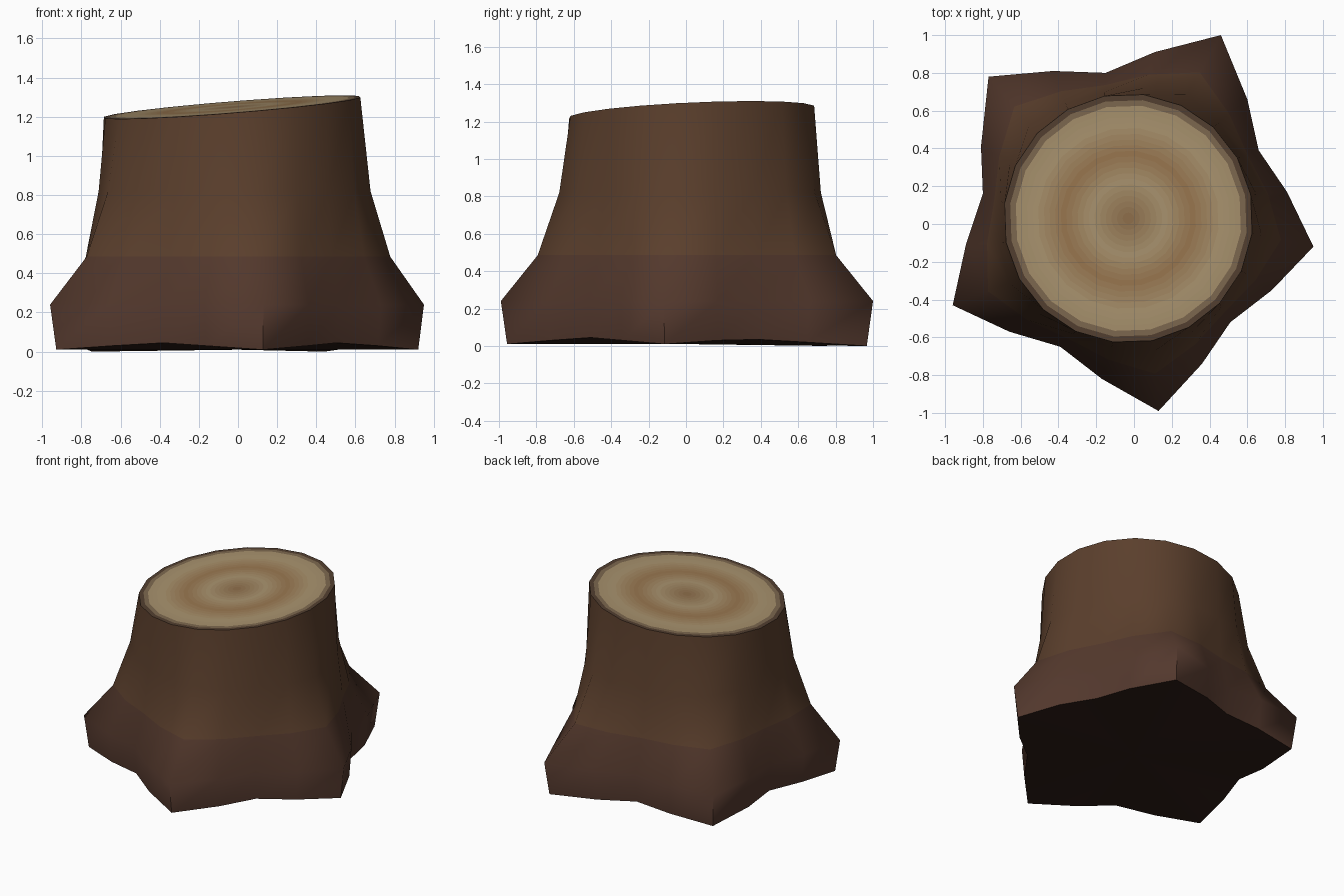
import bpy, bmesh, math
from mathutils import Vector

if "Cube" in bpy.data.objects:
    bpy.data.objects.remove(bpy.data.objects["Cube"])

SIDES = 20
CENTRE = Vector((-0.03, 0.03))
RIM_R = 0.66

# Flared root outline seen from above, anticlockwise, a root tip every 4th point
OUTLINE = [(0.46, 1.0), (0.11, 0.91), (-0.15, 0.80), (-0.43, 0.81),
           (-0.77, 0.78), (-0.81, 0.41), (-0.80, 0.16), (-0.89, -0.11),
           (-0.96, -0.43), (-0.66, -0.57), (-0.39, -0.65), (-0.17, -0.82),
           (0.13, -0.99), (0.36, -0.74), (0.51, -0.52), (0.73, -0.35),
           (0.95, -0.12), (0.81, 0.17), (0.66, 0.39), (0.60, 0.66)]


def material(name, rgb):
    """Material from an sRGB 0-255 colour."""
    m = bpy.data.materials.new(name)
    m.diffuse_color = (*[(c / 255) ** 2.2 for c in rgb], 1)
    m.use_nodes = True
    m.node_tree.nodes["Principled BSDF"].inputs["Base Color"].default_value = m.diffuse_color
    return m


def cut_point(i, r):
    """Point on the tilted saw cut."""
    a = math.radians(65 + 360 / SIDES * i)
    x, y = CENTRE.x + r * math.cos(a), CENTRE.y + r * math.sin(a)
    return Vector((x, y, 1.25 + 0.08 * x + 0.045 * y))


def bridge(bm, lower, upper, mat):
    for i in range(SIDES):
        j = (i + 1) % SIDES
        f = bm.faces.new((lower[i], lower[j], upper[j], upper[i]))
        f.material_index = mat


def finish(bm, name, mats, angle):
    me = bpy.data.meshes.new(name)
    bm.to_mesh(me)
    bm.free()
    ob = bpy.data.objects.new(name, me)
    bpy.context.collection.objects.link(ob)
    for m in mats:
        me.materials.append(m)
    bpy.context.view_layer.objects.active = ob
    ob.select_set(True)
    bpy.ops.object.shade_smooth_by_angle(angle=math.radians(angle))
    ob.select_set(False)
    return ob


# Bark trunk: rings blend from the root outline into the round rim
bm = bmesh.new()
rings = []
for z, flare in ((0.0, 0.91), (0.24, 1.0), (0.485, 0.47), (0.82, 0.16), (None, 0)):
    ring = []
    for i, p in enumerate(OUTLINE):
        rim = cut_point(i, RIM_R)
        xy = rim.xy.lerp(Vector(p), flare)
        h = rim.z if z is None else z
        if z == 0.0:  # underside lifts a little between the roots
            h = (0.0, 0.02, 0.035, 0.02)[i % 4] + (0.01 if p[1] < 0.3 else 0)
        ring.append(bm.verts.new((xy.x, xy.y, h)))
    rings.append(ring)
for k in range(4):
    bridge(bm, rings[k], rings[k + 1], min(k, 2))

# Underside fan
mid = bm.verts.new((0, 0, 0.01))
for i in range(SIDES):
    bm.faces.new((rings[0][(i + 1) % SIDES], rings[0][i], mid)).material_index = 3
finish(bm, "bark_trunk", [material("bark_foot", (84, 59, 49)),
                          material("bark_low", (84, 59, 48)),
                          material("bark", (91, 65, 48)),
                          material("underside", (50, 35, 29))], 60)

# Cut face with growth rings: (radius, colour) stops blended into thin bands
STOPS = [(0.0, (140, 108, 74)), (0.20, (170, 148, 112)), (0.34, (152, 118, 80)),
         (0.50, (170, 148, 112)), (0.585, (165, 143, 108)), (0.66, (64, 46, 38))]
BANDS = 22


def ring_colour(r):
    for (r0, c0), (r1, c1) in zip(STOPS, STOPS[1:]):
        if r <= r1:
            t = (r - r0) / (r1 - r0)
            return [a + (b - a) * t for a, b in zip(c0, c1)]


bm = bmesh.new()
mats = [material(f"wood_ring_{k}", ring_colour((k + 0.5) * RIM_R / BANDS))
        for k in range(BANDS)]
heart = bm.verts.new(cut_point(0, 0))
inner = None
for k in range(BANDS):
    outer = [bm.verts.new(cut_point(i, RIM_R * (k + 1) / BANDS)) for i in range(SIDES)]
    if inner is None:
        for i in range(SIDES):
            bm.faces.new((heart, outer[i], outer[(i + 1) % SIDES]))
    else:
        bridge(bm, outer, inner, k)
    inner = outer
finish(bm, "cut_face", mats, 30)
